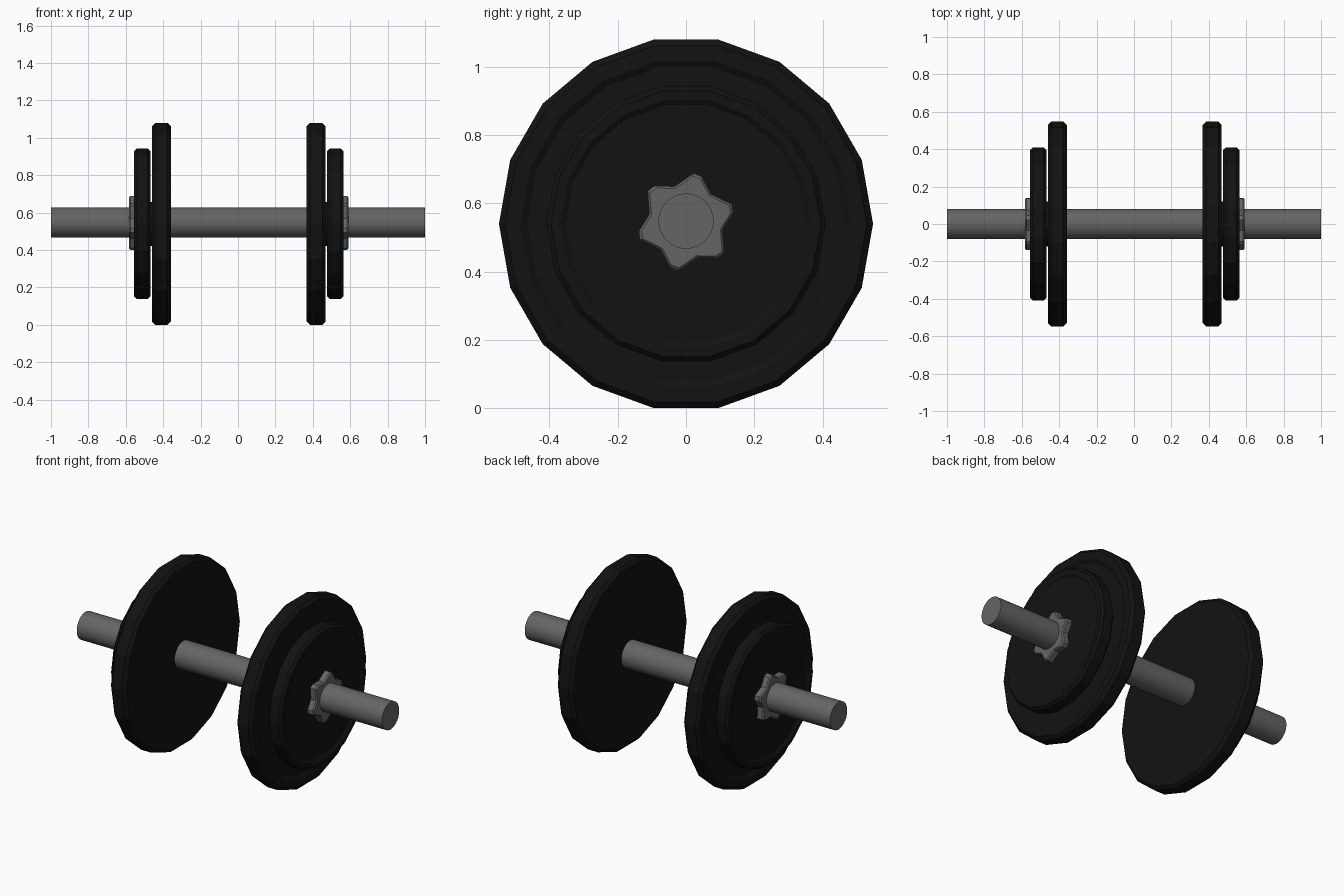
import bpy, bmesh
from math import sin, cos, radians, tau

if "Cube" in bpy.data.objects:
    bpy.data.objects.remove(bpy.data.objects["Cube"])

CX = 0.004      # the plate sets sit slightly off the middle of the bar


def material(name, v):
    m = bpy.data.materials.new(name)
    m.diffuse_color = (v, v, v, 1)
    m.use_nodes = True
    m.node_tree.nodes["Principled BSDF"].inputs["Base Color"].default_value = m.diffuse_color
    return m


rubber = material("black_rubber", 0.006)
steel = material("dark_steel", 0.13)


def loft(name, rings, mat, smooth=False):
    """Skin a list of closed rings of points and cap both ends."""
    bm = bmesh.new()
    loops = [[bm.verts.new(p) for p in ring] for ring in rings]
    for a, b in zip(loops, loops[1:]):
        n = len(a)
        for i in range(n):
            j = (i + 1) % n
            bm.faces.new((a[i], a[j], b[j], b[i]))
    bm.faces.new(loops[0])
    bm.faces.new(loops[-1])
    bmesh.ops.recalc_face_normals(bm, faces=bm.faces)
    me = bpy.data.meshes.new(name)
    bm.to_mesh(me)
    bm.free()
    me.materials.append(mat)
    ob = bpy.data.objects.new(name, me)
    bpy.context.collection.objects.link(ob)
    if smooth:
        bpy.ops.object.select_all(action='DESELECT')
        ob.select_set(True)
        bpy.context.view_layer.objects.active = ob
        bpy.ops.object.shade_smooth_by_angle(angle=radians(30))
    return ob


def circle(x, r, n, z):
    return [(x, r * cos(tau * i / n), z + r * sin(tau * i / n)) for i in range(n)]


def star(x, scale, z):
    """Six blunt lobes separated by shallow valleys."""
    pts = []
    for k in range(6):
        for ang, r in ((-5, 0.141), (5, 0.145), (32, 0.110)):
            a = radians(76 + 60 * k + ang)
            pts.append((x, r * scale * cos(a), z + r * scale * sin(a)))
    return pts


# bar
loft("bar", [circle(x, 0.081, 32, 0.548) for x in (-1, 1)], steel, True)

for side, s in (("left", -1), ("right", 1)):
    def X(x):
        return CX + s * x

    # large plate: chamfered rim, recessed outer face
    profile = [(0.363, 0.530), (0.381, 0.548), (0.447, 0.548), (0.465, 0.530),
               (0.465, 0.485), (0.453, 0.465)]
    loft(side + "_large_plate", [circle(X(x), r, 18, 0.54) for x, r in profile], rubber)

    # small plate
    profile = [(0.473, 0.395), (0.487, 0.409), (0.545, 0.409), (0.559, 0.395),
               (0.559, 0.368), (0.549, 0.353)]
    loft(side + "_small_plate", [circle(X(x), r, 18, 0.54) for x, r in profile], rubber)

    # hub spacer hidden between the two plates
    loft(side + "_spacer", [circle(X(x), 0.12, 18, 0.54) for x in (0.45, 0.476)], rubber)

    # star-shaped locking nut
    loft(side + "_star_nut",
         [star(X(0.535), 1, 0.545), star(X(0.580), 1, 0.545), star(X(0.588), 0.94, 0.545)],
         steel)
